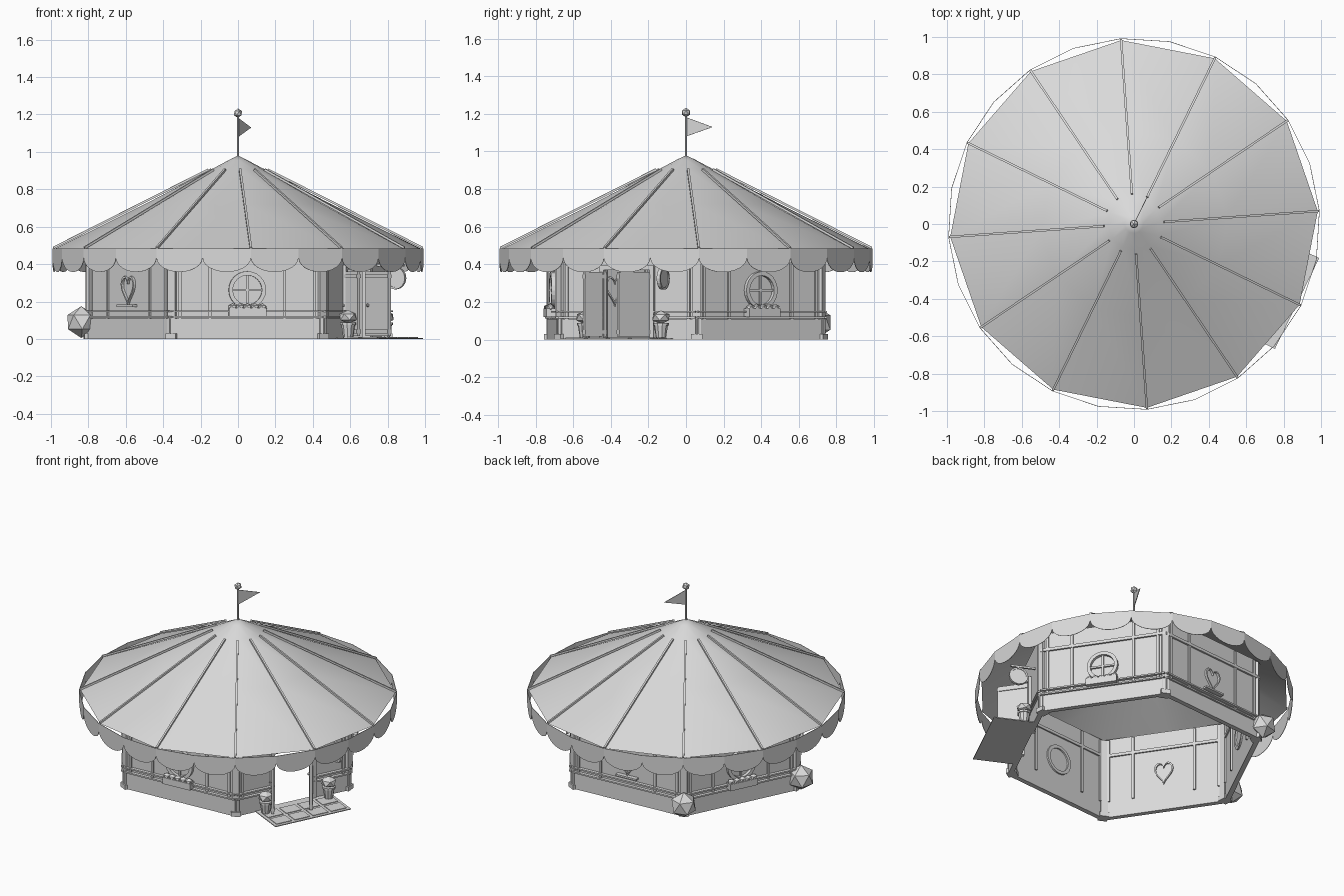
import bpy, bmesh, math
from mathutils import Matrix, Vector

cube = bpy.data.objects.get("Cube")
if cube:
    bpy.data.objects.remove(cube, do_unlink=True)

grey = bpy.data.materials.new("plain_grey")
grey.use_nodes = True
tone = (0.7, 0.7, 0.7, 1)
grey.diffuse_color = tone
grey.node_tree.nodes["Principled BSDF"].inputs["Base Color"].default_value = tone

TURN = 4                      # whole building is turned slightly
R = 0.81                      # corner radius of the six-sided room
APO = R * math.cos(math.pi / 6)
HALF = R / 2


def frame(az, x=0, y=0):
    """Local x runs along a wall, local y points outward at azimuth az."""
    return Matrix.Translation((x, y, 0)) @ Matrix.Rotation(math.radians(az - 90), 4, 'Z')


def finish(name, bm, mat=Matrix(), smooth=False, recalc=True):
    if recalc:
        bmesh.ops.recalc_face_normals(bm, faces=bm.faces)
    me = bpy.data.meshes.new(name)
    bm.to_mesh(me)
    bm.free()
    me.materials.append(grey)
    if smooth:
        me.shade_smooth()
    ob = bpy.data.objects.new(name, me)
    ob.matrix_world = mat
    bpy.context.scene.collection.objects.link(ob)
    return ob


def box(name, mat, u, y, z):
    """Box from (min, max) pairs in a local frame."""
    bm = bmesh.new()
    size = [b - a for a, b in (u, y, z)]
    mid = [(a + b) / 2 for a, b in (u, y, z)]
    bmesh.ops.create_cube(bm, size=1, matrix=Matrix.Translation(mid) @ Matrix.Diagonal((*size, 1)))
    return finish(name, bm, mat)


def plate(name, mat, pts, y0, y1):
    """Outline in (u, z) extruded outward from y0 to y1."""
    bm = bmesh.new()
    face = bm.faces.new([bm.verts.new((u, y0, z)) for u, z in pts])
    geom = bmesh.ops.extrude_face_region(bm, geom=[face])["geom"]
    bmesh.ops.translate(bm, vec=(0, y1 - y0, 0), verts=[v for v in geom if isinstance(v, bmesh.types.BMVert)])
    return finish(name, bm, mat)


def band(name, mat, pts, inner, y0, y1):
    """Closed frame between an outline and its scaled copy."""
    bm = bmesh.new()
    cz = sum(z for u, z in pts) / len(pts)
    rings = []
    for s, y in ((1, y0), (1, y1), (inner, y1), (inner, y0)):
        rings.append([bm.verts.new((u * s, y, cz + (z - cz) * s)) for u, z in pts])
    n = len(pts)
    for k in range(4):
        a, b = rings[k], rings[(k + 1) % 4]
        for i in range(n):
            j = (i + 1) % n
            bm.faces.new((a[i], a[j], b[j], b[i]))
    return finish(name, bm, mat)


def beam(name, p, q, thick):
    p, q = Vector(p), Vector(q)
    rot = (q - p).to_track_quat('Z', 'Y').to_matrix().to_4x4()
    bm = bmesh.new()
    bmesh.ops.create_cube(bm, size=1, matrix=Matrix.Diagonal((thick, thick, (q - p).length, 1)))
    return finish(name, bm, Matrix.Translation((p + q) / 2) @ rot)


def ball(name, mat, at, r, flat=1):
    bm = bmesh.new()
    bmesh.ops.create_icosphere(bm, subdivisions=1, radius=r)
    return finish(name, bm, mat @ Matrix.Translation(at) @ Matrix.Diagonal((1, 1, flat, 1)))


def cone(name, mat, at, r1, r2, h, sides=10):
    bm = bmesh.new()
    bmesh.ops.create_cone(bm, cap_ends=True, segments=sides, radius1=r1, radius2=r2, depth=h)
    return finish(name, bm, mat @ Matrix.Translation(at))


def circle(r, z, n=24):
    return [(r * math.cos(math.tau * i / n), z + r * math.sin(math.tau * i / n)) for i in range(n)]


def heart(s, z, n=28):
    pts = []
    for i in range(n):
        t = math.tau * i / n
        up = 13 * math.cos(t) - 5 * math.cos(2 * t) - 2 * math.cos(3 * t) - math.cos(4 * t)
        pts.append((s * 0.7 * math.sin(t) ** 3, z + s * up / 16))
    return pts


def wall_span(f, a, b):
    """Wall panel with its plinth and two low rails."""
    box("wall", f, (a, b), (APO - 0.02, APO), (0, 0.56))
    box("plinth", f, (a, b), (APO, APO + 0.012), (0, 0.11))
    for z in (0.112, 0.143):
        box("rail", f, (a, b), (APO, APO + 0.022), (z, z + 0.01))


def stud(f, u):
    box("wall_stud", f, (u - 0.008, u + 0.008), (APO - 0.03, APO + 0.01), (0.11, 0.55))


# Plain walls, alternating round and heart windows
for k in range(5):
    f = frame(TURN + 30 + 60 * k)
    wall_span(f, -HALF, HALF)
    for u in (-0.36, -0.2, 0.2, 0.36):
        stud(f, u)
    box("head_rail", f, (-HALF, HALF), (APO - 0.03, APO + 0.012), (0.43, 0.45))
    if k % 2 == 0:
        band("window_frame", f, circle(0.1, 0.262), 0.78, APO - 0.03, APO + 0.022)
        box("window_bar", f, (-0.006, 0.006), (APO, APO + 0.012), (0.18, 0.345))
        box("window_bar", f, (-0.08, 0.08), (APO, APO + 0.012), (0.256, 0.268))
        box("flower_box", f, (-0.1, 0.1), (APO, APO + 0.05), (0.12, 0.165))
        for i in range(5):
            ball("flowers", f, (-0.08 + 0.04 * i, APO + 0.027, 0.17), 0.026, 0.75)
    else:
        band("heart_frame", f, heart(0.088, 0.27), 0.84, APO - 0.03, APO + 0.014)
        box("heart_shelf", f, (-0.075, 0.075), (APO, APO + 0.03), (0.172, 0.184))

# Corner posts, and round stones at two back corners
for k in range(6):
    f = frame(TURN + 60 * k)
    box("corner_post", f, (-0.022, 0.022), (0.765, 0.815), (0, 0.55))
    box("post_foot", f, (-0.03, 0.03), (0.76, 0.825), (0, 0.03))
    if k in (2, 3):
        ball("corner_ball", f, (0, 0.84, 0.09), 0.085)

# Entrance wall
door = frame(TURN - 30)
for s in (-1, 1):
    a, b = sorted((s * 0.14, s * HALF))
    wall_span(door, a, b)
    stud(door, s * 0.36)
    box("door_jamb", door, tuple(sorted((s * 0.135, s * 0.16))), (APO - 0.03, APO + 0.02), (0, 0.39))
    # Potted bushes
    at = s * 0.225
    cone("pot", door, (at, 0.765, 0.04), 0.026, 0.038, 0.08)
    cone("pot_rim", door, (at, 0.765, 0.082), 0.043, 0.043, 0.014)
    ball("bush", door, (at, 0.765, 0.118), 0.052, 0.7)
box("lintel_wall", door, (-0.14, 0.14), (APO - 0.02, APO), (0.38, 0.56))
box("lintel", door, (-0.16, 0.16), (APO - 0.03, APO + 0.02), (0.37, 0.395))

# Door leaves standing open
right_leaf = frame(215, 0.75, -0.275)
left_leaf = frame(215, 0.605, -0.485)
for leaf, w in ((right_leaf, 0.105), (left_leaf, 0.07)):
    box("door_leaf", leaf, (-w, w), (-0.009, 0.009), (0.015, 0.36))
    for z in (0.03, 0.325):
        box("door_batten", leaf, (-w, w), (-0.014, 0.014), (z, z + 0.02))
    ball("door_knob", leaf, (w * 0.75, 0.014, 0.18), 0.01)

# Doormat with paving slabs
box("doormat", door, (-0.27, 0.27), (0.69, 0.97), (0, 0.006))
for i in range(4):
    for j in range(2):
        u, y = -0.25 + 0.13 * i, 0.75 + 0.11 * j
        box("paving_slab", door, (u, u + 0.11), (y, y + 0.09), (0.006, 0.01))

# Hanging round sign beside the entrance
sign = door @ Matrix.Translation((-0.26, 0.81, 0)) @ Matrix.Rotation(math.pi / 2, 4, 'Z')
plate("sign_board", sign, circle(0.055, 0.325, 16), -0.006, 0.006)
band("sign_rim", sign, circle(0.06, 0.325, 16), 0.82, -0.01, 0.01)
box("sign_bracket", door, (-0.266, -0.254), (APO, 0.86), (0.388, 0.4))

# Smooth canvas roof
bm = bmesh.new()
start = math.radians(TURN)
line = [bm.verts.new((r * math.cos(start), r * math.sin(start), z))
        for r, z in ((0, 0.98), (0.05, 0.956), (0.14, 0.908), (0.5, 0.72), (0.985, 0.48))]
edges = [bm.edges.new(pair) for pair in zip(line, line[1:])]
bmesh.ops.spin(bm, geom=line + edges, axis=(0, 0, 1), cent=(0, 0, 0), angle=math.tau, steps=12)
bmesh.ops.remove_doubles(bm, verts=bm.verts, dist=0.0005)
bm.normal_update()
bmesh.ops.reverse_faces(bm, faces=[f for f in bm.faces if f.normal.z < 0])
finish("roof", bm, smooth=True, recalc=False)

# Roof ribs
for k in range(12):
    f = frame(TURN + 30 * k)
    beam("roof_rib", f @ Vector((0, 0.16, 0.905)), f @ Vector((0, 0.99, 0.487)), 0.012)

# Scalloped valance of flat panels
step = math.radians(7.5)
w, y = 0.995 * math.sin(step), 0.995 * math.cos(step)
scallop = [(w, 0.484), (-w, 0.484)]
scallop += [(-w * math.cos(math.pi * i / 12), 0.435 - 0.077 * math.sin(math.pi * i / 12)) for i in range(13)]
for k in range(24):
    plate("valance_panel", frame(TURN + 7.5 + 15 * k), scallop, y - 0.003, y)

# Flagpole, finial and pennant
cone("flagpole", Matrix(), (0, 0, 1.08), 0.006, 0.006, 0.24, 8)
ball("finial", Matrix(), (0, 0, 1.207), 0.025)
plate("pennant", frame(TURN - 30), [(0, 1.08), (-0.157, 1.13), (0, 1.182)], -0.002, 0.002)
